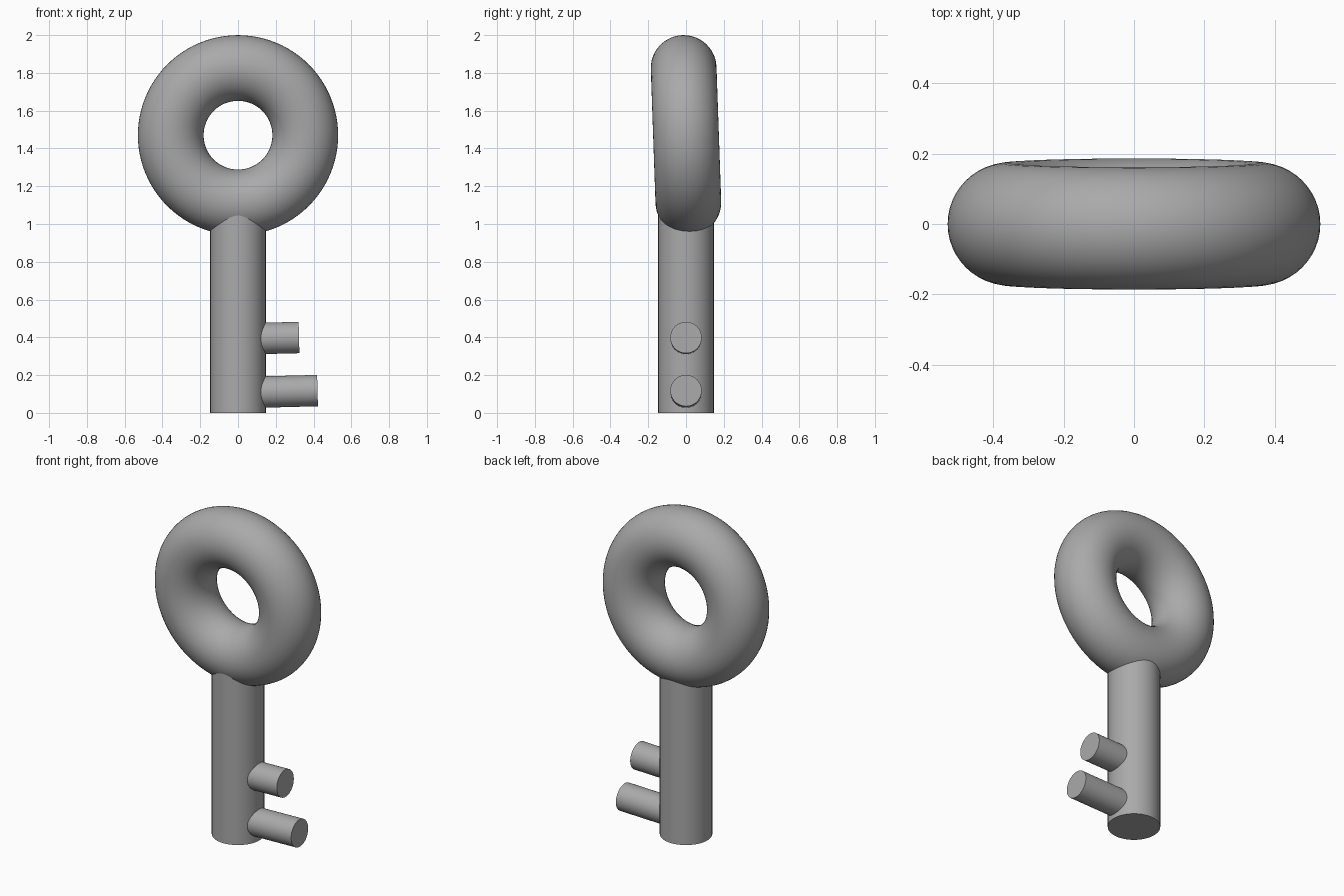
import bpy
from math import radians
from mathutils import Vector

cube = bpy.data.objects.get("Cube")
if cube:
    bpy.data.objects.remove(cube, do_unlink=True)

GREY = (0.4, 0.4, 0.4, 1)
metal = bpy.data.materials.new("grey_metal")
metal.use_nodes = True
metal.diffuse_color = GREY
metal.node_tree.nodes["Principled BSDF"].inputs["Base Color"].default_value = GREY


def finish(name):
    """Name, colour and smooth the newly added part."""
    part = bpy.context.object
    part.name = part.data.name = name
    part.data.materials.append(metal)
    bpy.ops.object.shade_smooth_by_angle(angle=radians(40))
    return part


def rod(name, start, end, radius):
    """Round bar between two points."""
    start, end = Vector(start), Vector(end)
    axis = end - start
    bpy.ops.mesh.primitive_cylinder_add(
        vertices=64, radius=radius, depth=axis.length,
        location=(start + end) / 2,
        rotation=axis.to_track_quat('Z', 'Y').to_euler())
    return finish(name)


# Ring handle, leaning slightly forward
bpy.ops.mesh.primitive_torus_add(
    major_segments=96, minor_segments=48, major_radius=0.356, minor_radius=0.174,
    location=(0, 0, 1.47), rotation=(radians(92), 0, 0))
finish("ring_handle")

# Shaft, its top buried in the ring
rod("shaft", (0, 0, 0), (0, 0, 1.11), 0.147)

# Two teeth, rising slightly outward
rod("lower_tooth", (0, 0, 0.107), (0.421, 0, 0.118), 0.083)
rod("upper_tooth", (0, 0, 0.391), (0.323, 0, 0.399), 0.083)
